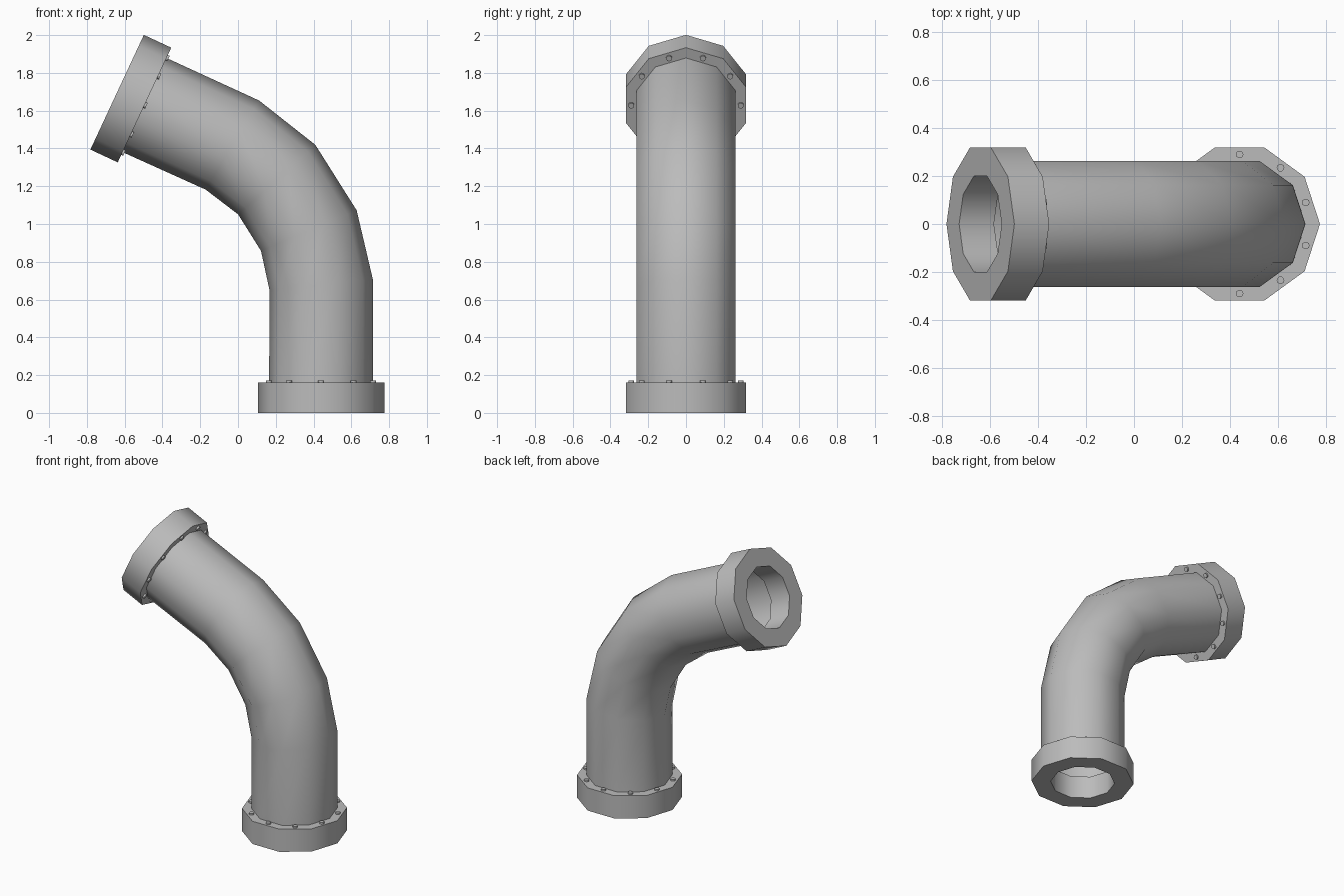
import bpy
import bmesh
from math import cos, sin, pi, radians
from mathutils import Matrix, Vector

if "Cube" in bpy.data.objects:
    bpy.data.objects.remove(bpy.data.objects["Cube"], do_unlink=True)

SIDES = 10
PIPE_R, FLANGE_R, BORE_R, BOLT_RING_R = 0.275, 0.335, 0.21, 0.29
FLANGE_H = 0.16

metal = bpy.data.materials.new("grey metal")
metal.use_nodes = True
colour = (0.5, 0.5, 0.5, 1)
metal.diffuse_color = colour
metal.node_tree.nodes["Principled BSDF"].inputs["Base Color"].default_value = colour


def frame(x, z, tilt):
    """Placement in the bend plane, local z leaning towards -x by tilt degrees."""
    return Matrix.Translation((x, 0, z)) @ Matrix.Rotation(-radians(tilt), 4, 'Y')


def ring(bm, matrix, radius, height=0):
    angles = [2 * pi * i / SIDES for i in range(SIDES)]
    return [bm.verts.new(matrix @ Vector((radius * cos(a), radius * sin(a), height)))
            for a in angles]


def bridge(bm, a, b):
    for i in range(SIDES):
        j = (i + 1) % SIDES
        bm.faces.new((a[i], a[j], b[j], b[i]))


def finish(bm, name):
    bmesh.ops.recalc_face_normals(bm, faces=bm.faces)
    mesh = bpy.data.meshes.new(name)
    bm.to_mesh(mesh)
    bm.free()
    mesh.materials.append(metal)
    obj = bpy.data.objects.new(name, mesh)
    bpy.context.collection.objects.link(obj)
    bpy.ops.object.select_all(action='DESELECT')
    obj.select_set(True)
    bpy.context.view_layer.objects.active = obj
    bpy.ops.object.shade_smooth_by_angle(angle=radians(40))
    return obj


# Bent pipe: rings of x, z, tilt along the centre line
path = [(0.44, 0.155, 0), (0.44, 0.68, 6), (0.375, 0.965, 23),
        (0.205, 1.235, 42), (-0.03, 1.418, 59), (-0.50, 1.632, 65)]
bm = bmesh.new()
rings = [ring(bm, frame(*p), PIPE_R) for p in path]
for a, b in zip(rings, rings[1:]):
    bridge(bm, a, b)
finish(bm, "bent_pipe")

# Flanges with their bolts, each frame pointing into the pipe
for side, place in (("bottom", frame(0.44, 0, 0)), ("top", frame(-0.64, 1.6975, -115))):
    bm = bmesh.new()
    profile = [(FLANGE_R, 0), (FLANGE_R, FLANGE_H), (BORE_R, FLANGE_H), (BORE_R, 0)]
    loops = [ring(bm, place, r, h) for r, h in profile]
    for a, b in zip(loops, loops[1:] + loops[:1]):
        bridge(bm, a, b)
    finish(bm, side + "_flange")

    bm = bmesh.new()
    for i in range(SIDES):
        turn = Matrix.Rotation(2 * pi * (i + 0.5) / SIDES, 4, 'Z')
        offset = Matrix.Translation((BOLT_RING_R, 0, FLANGE_H))
        bmesh.ops.create_cone(bm, cap_ends=True, segments=SIDES, radius1=0.016,
                              radius2=0.016, depth=0.022, matrix=place @ turn @ offset)
    finish(bm, side + "_bolts")
